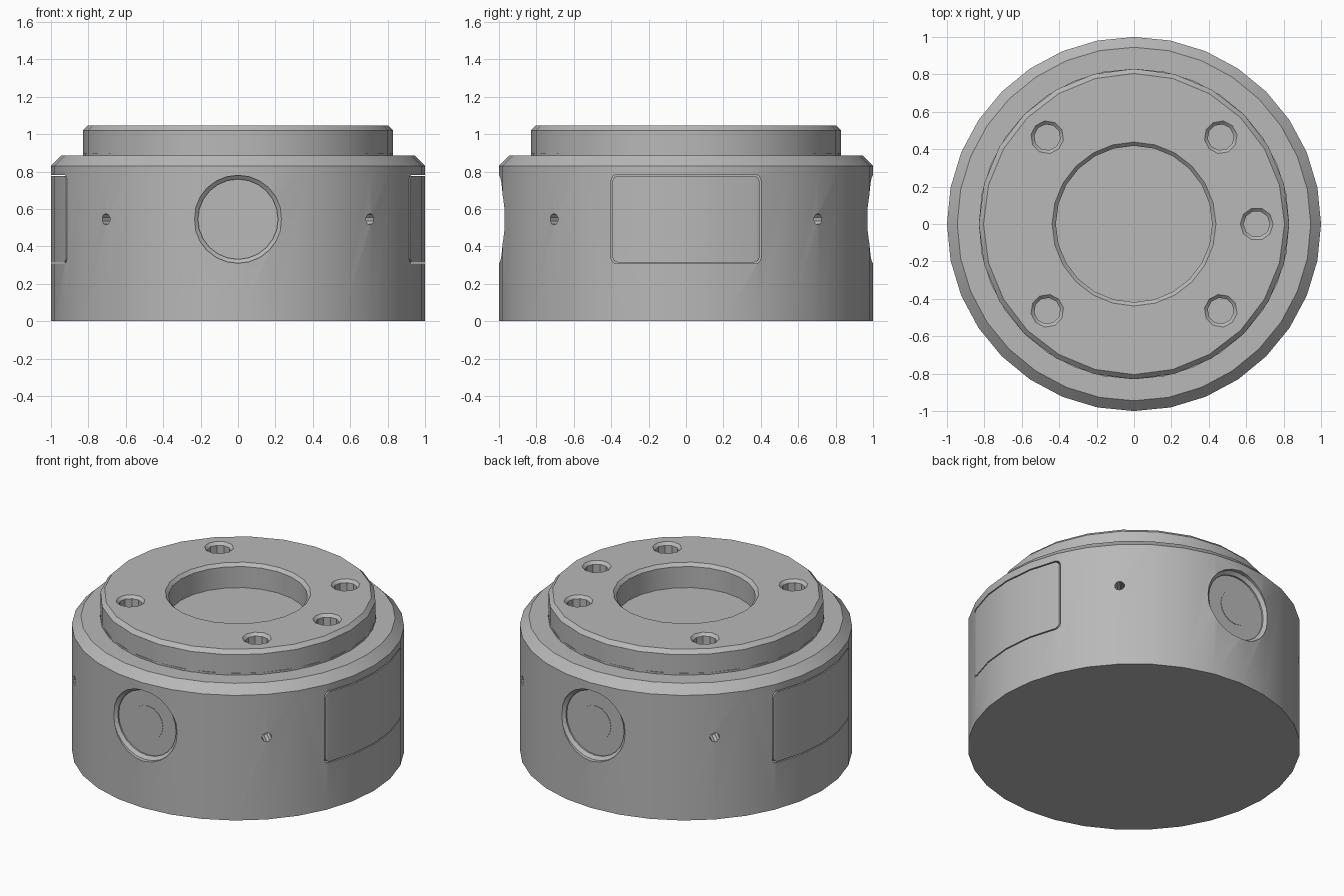
import bpy
import bmesh
from math import pi, cos, sin, radians
from mathutils import Matrix

if "Cube" in bpy.data.objects:
    bpy.data.objects.remove(bpy.data.objects["Cube"])

metal = bpy.data.materials.new("satin grey metal")
metal.use_nodes = True
GREY = (0.48, 0.48, 0.48, 1)
metal.diffuse_color = GREY
metal.node_tree.nodes["Principled BSDF"].inputs["Base Color"].default_value = GREY

BODY_TOP = 0.885
TOP = 1.045
SIDE_Z = 0.545


def make_object(name, bm, matrix):
    bmesh.ops.recalc_face_normals(bm, faces=bm.faces)
    bm.transform(matrix)
    mesh = bpy.data.meshes.new(name)
    bm.to_mesh(mesh)
    bm.free()
    mesh.materials.append(metal)
    obj = bpy.data.objects.new(name, mesh)
    bpy.context.collection.objects.link(obj)
    return obj


def lathe(name, profile, sides, matrix=Matrix(), ring=False):
    """Revolve (radius, height) points about z; ring=True closes the profile."""
    bm = bmesh.new()
    rings = []
    for r, z in profile:
        rings.append([bm.verts.new((r * cos(2 * pi * i / sides),
                                    r * sin(2 * pi * i / sides), z))
                      for i in range(sides)])
    pairs = list(zip(rings, rings[1:]))
    if ring:
        pairs.append((rings[-1], rings[0]))
    else:
        bm.faces.new(rings[0])
        bm.faces.new(rings[-1])
    for a, b in pairs:
        for i in range(sides):
            j = (i + 1) % sides
            bm.faces.new((a[i], a[j], b[j], b[i]))
    return make_object(name, bm, matrix)


def outward(angle, z=SIDE_Z):
    """Turn the z axis into a radial direction on the side wall."""
    return (Matrix.Rotation(radians(angle), 4, 'Z') @ Matrix.Translation((0, 0, z))
            @ Matrix.Rotation(pi / 2, 4, 'Y'))


def panel_block(name, angle, shrink):
    """Round-cornered block crossing the side wall."""
    bm = bmesh.new()
    bmesh.ops.create_cube(bm, size=1)
    bm.transform(Matrix.Diagonal((0.3, 0.8 - shrink, 0.475 - shrink, 1)))
    along = [e for e in bm.edges
             if abs(e.verts[0].co.x - e.verts[1].co.x) > 0.1]
    bmesh.ops.bevel(bm, geom=along, offset=0.03, segments=4,
                    profile=0.5, affect='EDGES')
    place = Matrix.Rotation(radians(angle), 4, 'Z') @ Matrix.Translation((1.04, 0, SIDE_Z))
    return make_object(name, bm, place)


def boolean(obj, cutter, operation='DIFFERENCE'):
    mod = obj.modifiers.new("cut", 'BOOLEAN')
    mod.operation = operation
    mod.solver = 'EXACT'
    mod.object = cutter
    bpy.context.view_layer.update()
    with bpy.context.temp_override(object=obj, active_object=obj):
        bpy.ops.object.modifier_apply(modifier=mod.name)
    bpy.data.objects.remove(cutter)


# Main body with chamfered shoulder
body_profile = [(1, 0), (1, 0.83), (0.945, BODY_TOP)]
body = lathe("body", body_profile, 32)
parts = [body]

# Inset side panels, separated from the body by a fine gap
for side, angle in (("left", 0), ("right", 180)):
    boolean(body, panel_block("panel_cutter", angle, 0))
    panel = lathe(side + "_panel", body_profile, 32)
    boolean(panel, panel_block("panel_shape", angle, 0.014), 'INTERSECT')
    parts.append(panel)

# Round recesses on front and back, each with a thin central disc
for side, angle in (("front", -90), ("back", 90)):
    boolean(body, lathe("recess_cutter", [(0.214, 0.945), (0.214, 0.955),
                                          (0.235, 0.972), (0.235, 1.1)],
                        24, outward(angle)))
    parts.append(lathe(side + "_centre_disc", [(0.112, 0.94), (0.112, 0.948)],
                       16, outward(angle)))

# Small set-screw holes between panels and recesses
for angle in (45, 135, 225, 315):
    boolean(body, lathe("screw_cutter", [(0.03, 0.9), (0.03, 1.1)],
                        10, outward(angle)))

# Thin seat under the flange
parts.append(lathe("flange_seat", [(0.83, BODY_TOP - 0.01), (0.83, BODY_TOP + 0.012),
                                   (0.6, BODY_TOP + 0.012), (0.6, BODY_TOP - 0.01)],
                   32, ring=True))

# Top flange with chamfered rim and central bore
flange = lathe("flange", [(0.83, BODY_TOP - 0.005), (0.83, 1.02), (0.805, TOP),
                          (0.438, TOP), (0.418, 1.025), (0.418, BODY_TOP - 0.005)],
               24, ring=True)
parts.append(flange)

# Countersunk bolt holes in the flange
for angle in (0, 45, 135, 225, 315):
    place = (Matrix.Rotation(radians(angle), 4, 'Z')
             @ Matrix.Translation((0.656, 0, 0)))
    boolean(flange, lathe("bolt_cutter", [(0.07, 0.905), (0.07, TOP - 0.018),
                                          (0.088, TOP), (0.088, TOP + 0.1)],
                          10, place))

# Smooth the round walls, keep the edges crisp
bpy.ops.object.select_all(action='DESELECT')
for part in parts:
    part.select_set(True)
bpy.context.view_layer.objects.active = body
bpy.ops.object.shade_smooth_by_angle(angle=radians(30))
